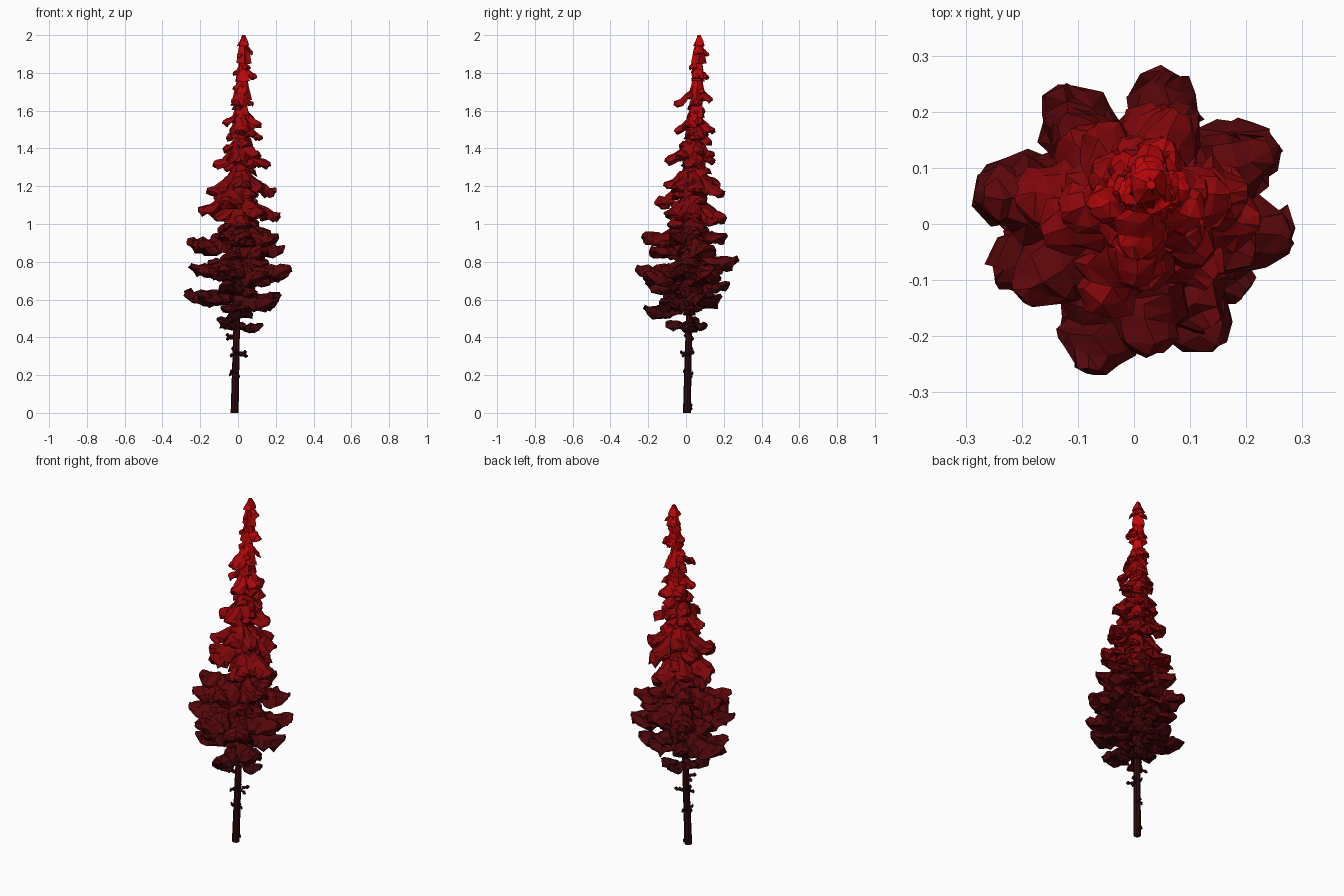
import bpy, bmesh, math, random
from mathutils import Vector

random.seed(11)
cube = bpy.data.objects.get("Cube")
if cube:
    bpy.data.objects.remove(cube)


def make_material(name, colour):
    mat = bpy.data.materials.new(name)
    mat.use_nodes = True
    mat.diffuse_color = (*colour, 1)
    mat.node_tree.nodes["Principled BSDF"].inputs["Base Color"].default_value = (*colour, 1)
    return mat


# Colours run from near-black at the foot to bright red at the tip
BANDS = [
    (0.35, make_material("charred_bark", (0.025, 0.003, 0.004))),
    (0.55, make_material("deepest_red", (0.044, 0.002, 0.003))),
    (0.72, make_material("very_dark_red", (0.066, 0.002, 0.003))),
    (0.86, make_material("dark_red", (0.09, 0.002, 0.003))),
    (1.0, make_material("wine_red", (0.112, 0.002, 0.003))),
    (1.25, make_material("crimson", (0.21, 0.002, 0.003))),
    (1.5, make_material("mid_red", (0.27, 0.002, 0.003))),
    (1.7, make_material("strong_red", (0.39, 0.002, 0.003))),
    (9.0, make_material("bright_red", (0.54, 0.002, 0.003))),
]


def axis(z):
    """Centre of the slightly leaning trunk at height z."""
    t = z / 2
    return Vector((-0.018 + 0.048 * t, 0.005 + 0.065 * t ** 1.2, z))


def around(z, angle, radius):
    return axis(z) + Vector((math.cos(angle), math.sin(angle), 0)) * radius


def jitter(size):
    return Vector([random.uniform(-size, size) for _ in range(3)])


def loft(bm, rings):
    """Skin a series of point rings and close both ends."""
    rows = [[bm.verts.new(p) for p in ring] for ring in rings]
    n = len(rows[0])
    for a, b in zip(rows, rows[1:]):
        for i in range(n):
            j = (i + 1) % n
            bm.faces.new((a[i], a[j], b[j], b[i]))
    bm.faces.new(rows[0])
    bm.faces.new(rows[-1])


def finish(bm, name):
    bmesh.ops.triangulate(bm, faces=bm.faces)
    bmesh.ops.recalc_face_normals(bm, faces=bm.faces)
    for face in bm.faces:
        z = face.calc_center_median().z
        face.material_index = next(i for i, band in enumerate(BANDS) if z < band[0])
    mesh = bpy.data.meshes.new(name)
    bm.to_mesh(mesh)
    bm.free()
    for _, mat in BANDS:
        mesh.materials.append(mat)
    obj = bpy.data.objects.new(name, mesh)
    bpy.context.collection.objects.link(obj)


def bough(bm, tip, slope, fat, dip=0.1):
    """Drooping, ragged bough with a blunt, slightly upturned tip."""
    tip = Vector(tip)
    root = axis(tip.z)
    out = tip - root
    length = out.length
    side = Vector((-out.y, out.x, 0)).normalized()
    half = (0.19 * length + 0.012) * fat
    steps = max(6, int(length / 0.026))
    rings = []
    for k in range(steps + 1):
        t = k / steps
        centre = root + out * t
        centre.z += slope * length * (1 - t) ** 1.6 - dip * length * math.sin(math.pi * t)
        swell = math.sin(math.pi * (0.14 + 0.74 * t ** 1.6)) * (1.08 if k % 2 else 0.92)
        ring = []
        for i in range(9):
            a = i * math.tau / 9 + math.pi / 2
            c, s = math.cos(a), math.sin(a)
            up = half * swell * (0.48 * s - 0.4 * c * c)
            rough = half * (0.14 if s > 0 else 0.24) * (1 if k < steps else 0.5)
            ring.append(centre + side * half * swell * c + Vector((0, 0, up)) + jitter(rough))
        rings.append(ring)
    loft(bm, rings)


# Trunk
bm = bmesh.new()
loft(bm, [[around(z, i * math.pi / 4, 0.021 - 0.008 * z) for i in range(8)]
          for z in (0, 0.2, 0.35, 0.6, 0.9, 1.2, 1.6, 1.9)])
finish(bm, "trunk")

# Dead twigs and stubs on the bare trunk
bm = bmesh.new()
for z, angle, length in [(0.03, 1.5, 0.015), (0.21, 3.4, 0.02), (0.2, 1.2, 0.015), (0.31, 0.1, 0.05),
                         (0.31, 4.3, 0.03), (0.33, 2, 0.015), (0.4, 3.1, 0.045)]:
    for fork in (-0.35, 0.4):
        d = Vector((math.cos(angle + fork), math.sin(angle + fork), 0))
        s = Vector((-d.y, d.x, 0))
        up = Vector((0, 0, 1))
        rings = []
        for t, r in ((0.1, 0.009), (0.55, 0.006), (0.75, 0.011), (1, 0.002)):
            c = axis(z) + d * (0.015 + length * t) + up * fork * 0.03 * t
            rings.append([c + s * r, c + up * r * 1.4, c - s * r, c - up * r])
        loft(bm, rings)
finish(bm, "dead_twigs")

# Large boughs of the lower crown, given by their tips
LOWER_TIPS = [
    (0.13, 0.03, 0.47), (-0.11, 0.05, 0.5), (0.02, -0.22, 0.56), (0.03, 0.11, 0.47), (-0.08, -0.1, 0.48),
    (-0.09, 0.02, 0.56), (-0.28, 0.06, 0.64), (0.2, -0.12, 0.6), (0.22, 0.12, 0.63), (0.05, 0.23, 0.69),
    (-0.06, -0.21, 0.69), (-0.1, 0.18, 0.62), (-0.2, -0.1, 0.63), (0.12, 0.17, 0.61),
    (0.28, -0.03, 0.77), (-0.25, -0.09, 0.78), (-0.08, -0.26, 0.77), (0.07, 0.27, 0.82),
    (-0.14, 0.24, 0.8), (0.14, -0.22, 0.74), (0.25, 0.15, 0.75), (-0.22, 0.08, 0.77),
    (-0.27, 0.05, 0.91), (0.24, 0.13, 0.88), (0.03, -0.23, 0.94), (0.1, 0.21, 0.94),
    (-0.13, 0.19, 0.94), (-0.2, -0.13, 0.89), (0.21, -0.06, 0.94), (0.14, -0.18, 0.87),
]
bm = bmesh.new()
for tip in LOWER_TIPS:
    bough(bm, tip, 0.05 + 0.65 * (tip[2] - 0.5), 1.15, 0.14)
finish(bm, "lower_boughs")

# Shorter, steeper boughs of the upper crown
UPPER_TIPS = [
    (0.22, 0.0, 1.05), (-0.21, 0.05, 1.08), (0.05, 0.21, 1.04), (-0.06, -0.16, 1.12), (0.14, -0.1, 1.06),
    (-0.12, 0.16, 1.06), (0.2, 0.06, 1.18), (-0.16, -0.02, 1.18), (0.08, 0.2, 1.17), (0.03, -0.12, 1.21),
    (-0.08, 0.17, 1.22), (0.13, -0.06, 1.2), (0.17, 0.05, 1.32), (-0.13, 0.02, 1.32), (0.0, -0.11, 1.34),
    (0.04, 0.15, 1.37), (0.11, -0.04, 1.37), (-0.07, 0.11, 1.34), (0.13, 0.06, 1.46), (-0.08, 0.03, 1.54),
    (0.06, 0.15, 1.5), (0.02, -0.06, 1.5), (0.12, 0.01, 1.53), (-0.04, 0.11, 1.48), (0.08, 0.04, 1.64),
    (0.03, 0.14, 1.66), (0.0, -0.06, 1.64), (-0.035, 0.06, 1.65), (0.1, 0.06, 1.78), (-0.025, 0.05, 1.8),
    (0.03, 0.12, 1.78), (0.05, 0.02, 1.83), (0.08, 0.07, 1.91), (0.02, 0.12, 1.9), (0.0, 0.05, 1.89),
]
bm = bmesh.new()
for tip in UPPER_TIPS:
    bough(bm, tip, 0.7 + 0.5 * (tip[2] - 1), 1.3)
finish(bm, "upper_boughs")

# Small filler boughs spiralling up the inside of the crown
bm = bmesh.new()
for i in range(60):
    z = 0.54 + 1.2 * i / 60
    reach = min(0.22, 0.06 + (z - 0.5) * 0.8, 0.05 + (1.8 - z) * 0.2)
    bough(bm, around(z, i * 2.4, reach * random.uniform(0.5, 0.8)), min(0.8, 1.1 * z - 0.4), 1.4)
finish(bm, "inner_boughs")

# Ragged core of stacked skirts ending in the leader shoot
bm = bmesh.new()
z = 0.52
while z < 1.95:
    radius = min(0.07, 0.03 + (2 - z) * 0.045, 0.03 + (z - 0.5) * 0.3)
    height = min(0.15, 2 - z)
    top = 0.008 if z + height > 1.99 else 0.35 * radius
    rings = []
    for lift, r in ((0.1, 0.35 * radius), (0, radius), (0.45, 0.7 * radius), (1, top)):
        rings.append([around(z + lift * height, i * math.pi / 4 + z * 9, r * (1.12 if i % 2 else 0.85))
                      + (jitter(0.15 * r) if lift < 1 else Vector()) for i in range(8)])
    loft(bm, rings)
    z += 0.095
finish(bm, "crown_core")
